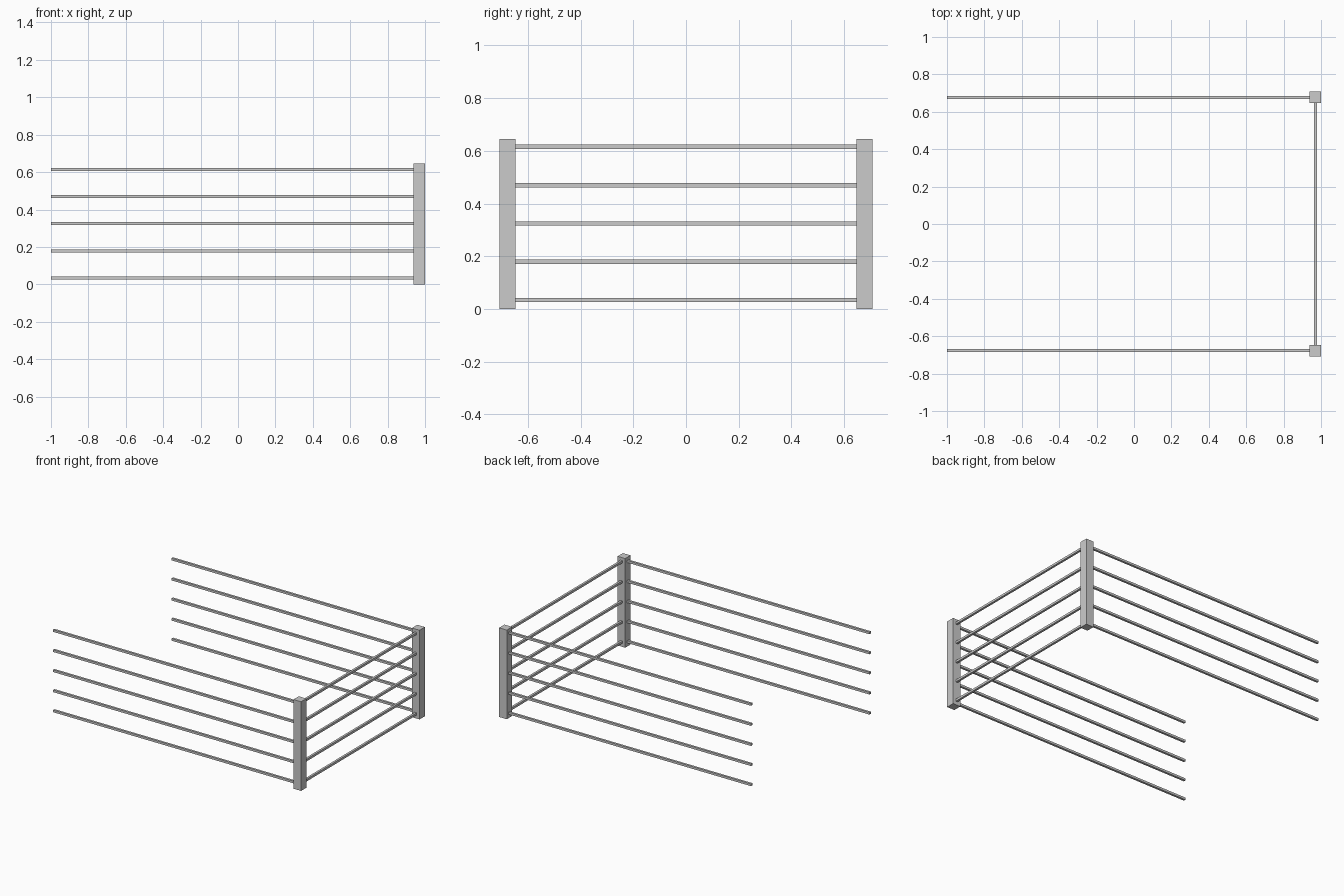
import bpy

if "Cube" in bpy.data.objects:
    bpy.data.objects.remove(bpy.data.objects["Cube"])

POST = 0.061              # post width
HEIGHT = 0.645
PX, PY = 0.9695, 0.677    # post centre
BAR = 0.016               # square rail thickness
LEVELS = [0.034 + 0.1453 * i for i in range(5)]


def box(name, centre, size):
    bpy.ops.mesh.primitive_cube_add(size=1, location=centre)
    ob = bpy.context.object
    ob.name = name
    ob.scale = size
    bpy.ops.object.transform_apply(location=False, rotation=False, scale=True)


inner = POST / 2 - 0.004   # rails sink slightly into the posts
x0, x1 = -1, PX - inner

# Two corner posts, each with long square rails running to the open end
for side, s in (("front", -1), ("back", 1)):
    box(f"{side}_post", (PX, s * PY, HEIGHT / 2), (POST, POST, HEIGHT))
    for i, z in enumerate(LEVELS):
        box(f"{side}_rail_{i + 1}", ((x0 + x1) / 2, s * PY, z), (x1 - x0, BAR, BAR))

# Cross rails between the posts
for i, z in enumerate(LEVELS):
    box(f"end_rail_{i + 1}", (PX, 0, z), (BAR, 2 * (PY - inner), BAR))
